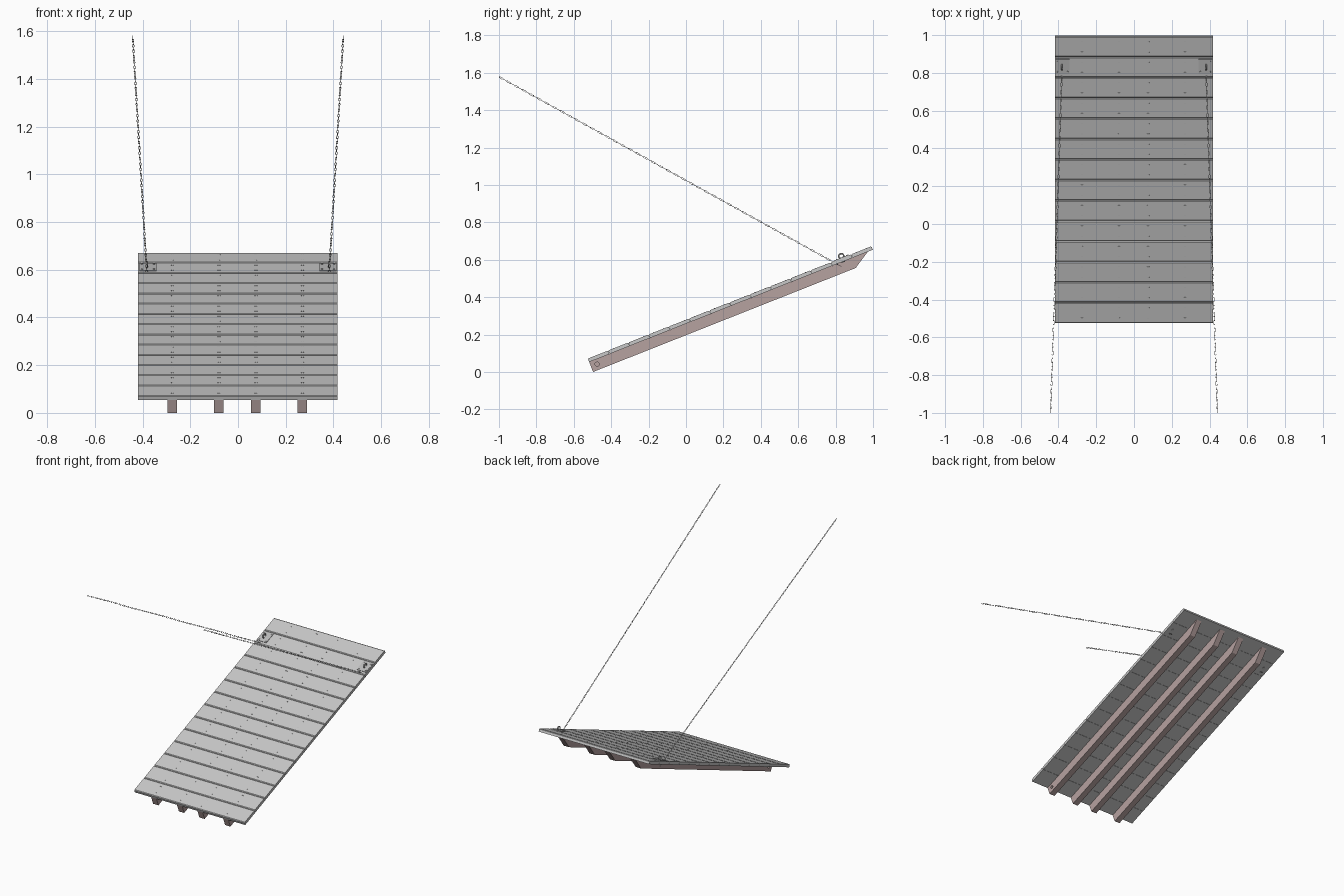
import bpy, bmesh, math
from mathutils import Matrix, Vector

if "Cube" in bpy.data.objects:
    bpy.data.objects.remove(bpy.data.objects["Cube"])


def mat(name, rgb):
    m = bpy.data.materials.new(name)
    m.diffuse_color = (*rgb, 1)
    m.use_nodes = True
    m.node_tree.nodes["Principled BSDF"].inputs["Base Color"].default_value = m.diffuse_color
    return m


PLANK = mat("grey_wood", (0.57, 0.57, 0.57))
BEAM = mat("brown_wood", (0.47, 0.36, 0.352))
IRON = mat("grey_iron", (0.5, 0.5, 0.5))

# Deck frame: local y runs up the slope, local z is the deck normal
TILT = Matrix.Translation((0, -0.525, 0.072)) @ Matrix.Rotation(math.radians(21.6), 4, 'X')
L, T, N = 1.631, 0.02, 14
PITCH = L / N
BEAM_X = (-0.275, -0.08, 0.075, 0.27)


def finish(bm, name, material, matrix=TILT, smooth=False):
    bmesh.ops.recalc_face_normals(bm, faces=bm.faces)
    me = bpy.data.meshes.new(name)
    bm.to_mesh(me)
    bm.free()
    me.materials.append(material)
    for p in me.polygons:
        p.use_smooth = smooth
    ob = bpy.data.objects.new(name, me)
    ob.matrix_world = matrix
    bpy.context.collection.objects.link(ob)
    return ob


def prism(bm, profile, x0, x1):
    """Extrude a (y, z) profile along x."""
    a = [bm.verts.new((x0, y, z)) for y, z in profile]
    b = [bm.verts.new((x1, y, z)) for y, z in profile]
    bm.faces.new(a)
    bm.faces.new(b[::-1])
    for i in range(len(a)):
        j = (i + 1) % len(a)
        bm.faces.new((a[i], b[i], b[j], a[j]))


def disc(bm, loc, r, h, seg=8, axis='Z'):
    rot = Matrix.Rotation(math.pi / 2, 4, 'Y') if axis == 'X' else Matrix()
    bmesh.ops.create_cone(bm, cap_ends=True, segments=seg, radius1=r, radius2=r * 0.8 if axis == 'Z' else r,
                          depth=h, matrix=Matrix.Translation(loc) @ rot)


def link(bm, half, r, wire, matrix, arc=5, ring=5):
    """Closed stadium-shaped loop in the local xy plane, long in y."""
    path = []
    for side in (1, -1):
        for k in range(arc):
            a = math.pi * k / (arc - 1) + (0 if side == 1 else math.pi)
            d = Vector((math.cos(a), math.sin(a), 0))
            path.append((Vector((0, side * half, 0)) + d * r, d))
    rows = []
    for p, d in path:
        rows.append([bm.verts.new(matrix @ (p + wire * (d * math.cos(t) + Vector((0, 0, 1)) * math.sin(t))))
                     for t in (2 * math.pi * q / ring for q in range(ring))])
    for i in range(len(rows)):
        A, B = rows[i], rows[(i + 1) % len(rows)]
        for q in range(ring):
            w = (q + 1) % ring
            bm.faces.new((A[q], B[q], B[w], A[w]))


# Deck planks with chamfered long upper edges
bm = bmesh.new()
c, h, g = 0.005, 0.0035, 0.0006
for i in range(N):
    a, b = i * PITCH + (g if i else 0), (i + 1) * PITCH - (g if i < N - 1 else 0)
    prism(bm, [(a, -T), (b, -T), (b, -h), (b - c, 0), (a + c, 0), (a, -h)], -0.419, 0.417)
finish(bm, "deck_planks", PLANK)

# Support beams with slanted upper end, blind hinge holes in the outer two
bm = bmesh.new()
for x in (-0.295, 0.29):
    disc(bm, (x, 0.035, -0.046), 0.011, 0.024, 16, 'X')
cutter = finish(bm, "hinge_hole_cutter", BEAM)
cutter.hide_render = True
cutter.hide_viewport = True
for k, x in enumerate(BEAM_X):
    bm = bmesh.new()
    prism(bm, [(0, -T), (0, -0.077), (1.51, -0.077), (1.602, -T)], x - 0.02, x + 0.02)
    ob = finish(bm, f"support_beam_{k + 1}", BEAM)
    if k in (0, 3):
        mod = ob.modifiers.new("hole", 'BOOLEAN')
        mod.operation = 'DIFFERENCE'
        mod.object = cutter

# Nails: two pairs per plank over each beam
bm = bmesh.new()
for i in range(N):
    for x in BEAM_X:
        for f in (0.25, 0.75):
            for dx in (-0.004, 0.004):
                disc(bm, (x + dx, (i + f) * PITCH, 0.0003), 0.0022, 0.002, 6)
finish(bm, "deck_nails", IRON)

for s, side in ((-1, "left"), (1, "right")):
    # Anchor plate with bolts
    bm = bmesh.new()
    prism(bm, [(1.42, 0), (1.503, 0), (1.503, 0.003), (1.42, 0.003)], s * 0.342, s * 0.413)
    finish(bm, f"{side}_anchor_plate", IRON)
    bm = bmesh.new()
    for x in (0.352, 0.403):
        for y in (1.432, 1.491):
            disc(bm, (s * x, y, 0.004), 0.0045, 0.004, 8)
    disc(bm, (s * 0.381, 1.46, -T - 0.002), 0.01, 0.005, 8)
    finish(bm, f"{side}_anchor_bolts", IRON)

    # Upright ring on the plate
    bm = bmesh.new()
    m = Matrix.Translation((s * 0.382, 1.4615, 0.011)) @ Matrix.Rotation(math.pi / 2, 4, 'Y')
    link(bm, 0.002, 0.012, 0.004, m, 8, 8)
    finish(bm, f"{side}_anchor_ring", IRON, smooth=True)

    # Chain of alternating links
    p0, p1 = Vector((s * 0.381, 0.82, 0.57)), Vector((s * 0.441, -0.988, 1.572))
    d = p1 - p0
    basis = d.to_track_quat('Y', 'Z').to_matrix().to_4x4()
    n = 90
    bm = bmesh.new()
    for k in range(n):
        m = (Matrix.Translation(p0 + d * (k / (n - 1))) @ basis
             @ Matrix.Rotation((k % 2) * math.pi / 2, 4, 'Y'))
        link(bm, 0.0095, 0.0032, 0.0012, m)
    finish(bm, f"{side}_chain", IRON, Matrix(), True)
